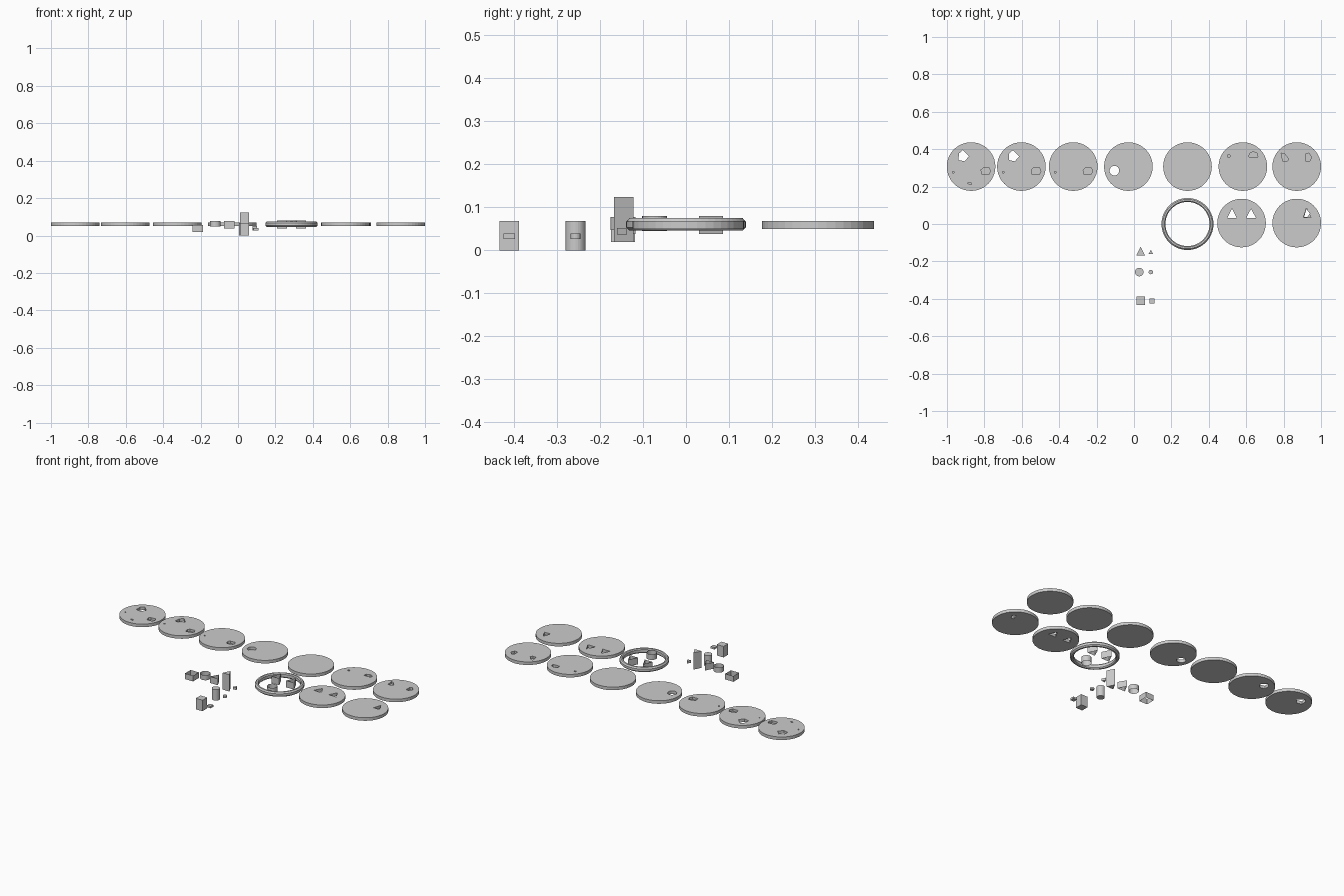
import bpy, bmesh
from math import sin, cos, pi

if "Cube" in bpy.data.objects:
    bpy.data.objects.remove(bpy.data.objects["Cube"])


def ngon(cx, cy, r, n, start=0.0):
    return [(cx + r * cos(start + 2 * pi * i / n), cy + r * sin(start + 2 * pi * i / n)) for i in range(n)]


def tri(cx, cy, half, height):
    return [(cx - half, cy - height / 2), (cx + half, cy - height / 2), (cx, cy + height / 2)]


def square(cx, cy, h):
    return [(cx - h, cy - h), (cx + h, cy - h), (cx + h, cy + h), (cx - h, cy + h)]


def prism(name, pts, z0, z1, caps=True):
    """Extrude an outline between two heights; without caps it is an open sleeve."""
    area = sum(a[0] * b[1] - b[0] * a[1] for a, b in zip(pts, pts[1:] + pts[:1]))
    if area < 0:
        pts = pts[::-1]
    bm = bmesh.new()
    lo = [bm.verts.new((x, y, z0)) for x, y in pts]
    hi = [bm.verts.new((x, y, z1)) for x, y in pts]
    n = len(pts)
    for i in range(n):
        j = (i + 1) % n
        bm.faces.new((lo[i], lo[j], hi[j], hi[i]))
    if caps:
        bm.faces.new(hi)
        bm.faces.new(lo[::-1])
    me = bpy.data.meshes.new(name)
    bm.to_mesh(me)
    bm.free()
    ob = bpy.data.objects.new(name, me)
    bpy.context.collection.objects.link(ob)
    return ob


Z0, Z1 = 0.05, 0.069      # plate heights


def plate(name, cx, cy, holes=(), pockets=()):
    """Round plate with through holes and blind pockets given relative to its centre."""
    ob = prism(name, ngon(cx, cy, 0.13, 40), Z0, Z1)
    cuts = [(p, Z0 - 0.02) for p in holes] + [(p, Z0 + 0.005) for p in pockets]
    for pts, floor in cuts:
        c = prism("cutter", [(cx + x, cy + y) for x, y in pts], floor, Z1 + 0.02)
        c.hide_render = True
        m = ob.modifiers.new("cut", 'BOOLEAN')
        m.operation, m.solver, m.object = 'DIFFERENCE', 'EXACT', c
        bpy.context.view_layer.objects.active = ob
        bpy.ops.object.modifier_apply(modifier=m.name)
        bpy.data.objects.remove(c)
    return ob


# Hole and pocket outlines
shard = [(-.045, .088), (-.012, .055), (-.035, .028), (-.067, .035), (-.065, .07)]
bean = [(.053, -.018), (.064, -.008), (.095, -.005), (.104, -.024), (.095, -.042), (.058, -.043)]
dot = square(-.096, -.03, .004)
chip = [(-.02, -.09), (0, -.097), (.004, -.09), (-.01, -.085)]
dome = [(.032, .051), (.08, .051), (.078, .07), (.055, .08), (.036, .07)]
leaf = [(-.083, .072), (-.064, .067), (-.043, .04), (-.053, .027), (-.075, .03)]
slot = [(.048, .067), (.064, .072), (.08, .051), (.07, .03), (.048, .03)]

# Back row of plates
Y = 0.307
plate("back_plate_1", -0.871, Y, [shard], [bean, dot, chip])
plate("back_plate_2", -0.602, Y, [shard], [bean, dot])
plate("back_plate_3", -0.325, Y, [], [bean, dot])
plate("back_plate_4", -0.03, Y, [ngon(-.075, -.022, .026, 16)])
plate("back_plate_5", 0.286, Y)
plate("back_plate_6", 0.582, Y, [], [dome, square(-.075, .056, .006)])
plate("back_plate_7", 0.87, Y, [], [leaf, slot])

# Front row of plates
plate("two_triangle_plate", 0.575, 0.005, [tri(-.051, .052, .026, .05), tri(.051, .052, .026, .05)])
plate("one_triangle_plate", 0.87, 0.005,
      [[(.04, .033), (.058, .033), (.07, .05), (.052, .075)]],
      [[(.036, .03), (.076, .03), (.052, .08)]])

# Rim ring with chamfered cross-section
RX, RY = 0.286, 0.0
prof = [(.118, .052), (.123, .046), (.132, .046), (.139, .053), (.139, .067), (.132, .075), (.123, .075), (.118, .069)]
bm = bmesh.new()
N = 48
rows = [[bm.verts.new((RX + r * cos(2 * pi * i / N), RY + r * sin(2 * pi * i / N), z)) for r, z in prof] for i in range(N)]
for i in range(N):
    a, b = rows[i], rows[(i + 1) % N]
    for k in range(len(prof)):
        l = (k + 1) % len(prof)
        bm.faces.new((a[k], b[k], b[l], a[l]))
bmesh.ops.recalc_face_normals(bm, faces=bm.faces)
me = bpy.data.meshes.new("rim_ring")
bm.to_mesh(me)
bm.free()
bpy.context.collection.objects.link(bpy.data.objects.new("rim_ring", me))

# Open sleeves inside the ring
for side, s in (("left", -1), ("right", 1)):
    prism(f"triangle_sleeve_{side}", tri(RX + s * .051, .058, .027, .056), .038, .08, False)
prism("round_sleeve_ring", ngon(RX, -.073, .029, 24), .045, .08, False)

# Loose open sleeves
prism("square_sleeve", square(-.214, -.147, .028), .02, .055, False)
prism("round_sleeve", ngon(-.122, -.147, .029, 24), .047, .078, False)
prism("triangle_sleeve", tri(-.047, -.143, .027, .05), .038, .078, False)

# Solid pegs, large and small
prism("triangle_peg", tri(.035, -.145, .023, .046), .02, .124)
prism("small_triangle_peg", tri(.09, -.149, .012, .023), .037, .052)
prism("round_peg", ngon(.028, -.257, .023, 24), 0, .068)
prism("small_round_peg", ngon(.09, -.257, .012, 16), .027, .039)
prism("square_peg", square(.037, -.411, .023), 0, .068)
prism("small_square_peg", square(.096, -.411, .013), .027, .039)
